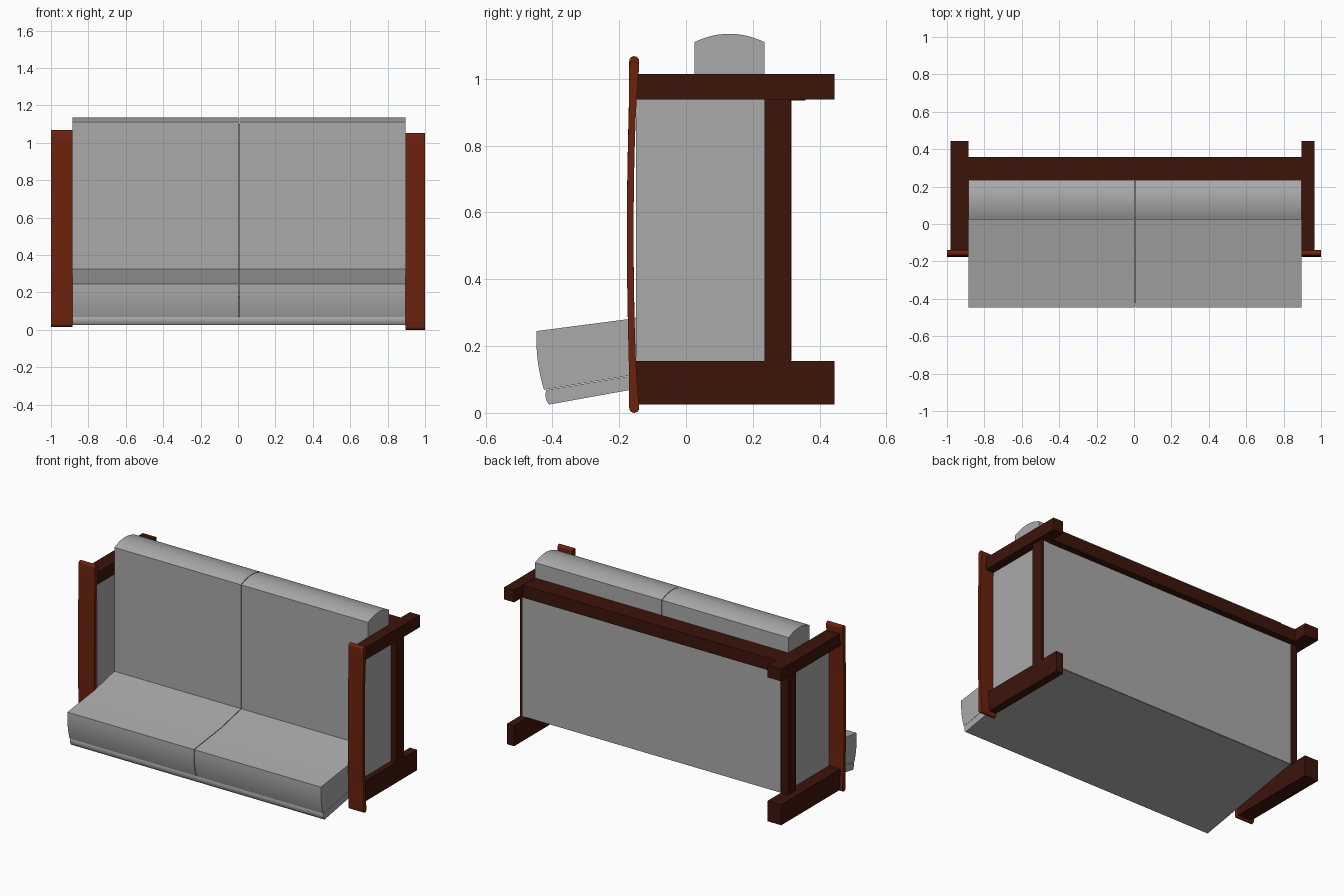
import bpy, bmesh, math

if "Cube" in bpy.data.objects:
    bpy.data.objects.remove(bpy.data.objects["Cube"])


def material(name, rgb):
    m = bpy.data.materials.new(name)
    m.diffuse_color = (*rgb, 1)
    m.use_nodes = True
    m.node_tree.nodes["Principled BSDF"].inputs["Base Color"].default_value = m.diffuse_color
    return m


DARK = material("dark_wood", (0.045, 0.007, 0.003))
RED = material("red_wood", (0.15, 0.016, 0.004))
GREY = material("grey_fabric", (0.4, 0.4, 0.4))
XL, XR, SEAM = -0.885, 0.895, 0.005   # inner faces of the arms, cushion seam


def prism(name, pts, x0, x1, mat=GREY, smooth=False):
    """Extrude a (y, z) outline along x."""
    bm = bmesh.new()
    face = bm.faces.new([bm.verts.new((x0, y, z)) for y, z in pts])
    ext = bmesh.ops.extrude_face_region(bm, geom=[face])
    verts = [v for v in ext["geom"] if isinstance(v, bmesh.types.BMVert)]
    bmesh.ops.translate(bm, vec=(x1 - x0, 0, 0), verts=verts)
    bmesh.ops.recalc_face_normals(bm, faces=bm.faces)
    me = bpy.data.meshes.new(name)
    bm.to_mesh(me)
    bm.free()
    ob = bpy.data.objects.new(name, me)
    bpy.context.collection.objects.link(ob)
    me.materials.append(mat)
    if smooth:
        bpy.ops.object.select_all(action='DESELECT')
        ob.select_set(True)
        bpy.context.view_layer.objects.active = ob
        bpy.ops.object.shade_smooth_by_angle(angle=math.radians(30))
    return ob


def box(name, x0, x1, y0, y1, z0, z1, mat=GREY):
    return prism(name, [(y0, z0), (y1, z0), (y1, z1), (y0, z1)], x0, x1, mat)


def bulge(a, b, h, n=10):
    """Shallow arc from a to b, bulging by h to the left of the direction."""
    dy, dz = b[0] - a[0], b[1] - a[1]
    length = math.hypot(dy, dz)
    out = []
    for i in range(n + 1):
        t = i / n
        k = 4 * h * t * (1 - t) / length
        out.append((a[0] + dy * t - dz * k, a[1] + dz * t + dy * k))
    return out


# seat and back cushions, one pair on each side of the seam
seat = bulge((-0.425, 0.069), (-0.447, 0.245), 0.008) + [(-0.17, 0.281), (0.025, 0.324), (0.235, 0.36), (0.235, 0.179)]
back = [(0.235, 0.2), (0.025, 0.2)] + bulge((0.025, 1.11), (0.235, 1.11), 0.025, 14)
for side, x0, x1 in (("left", XL, SEAM - 0.002), ("right", SEAM + 0.002, XR)):
    prism("seat_cushion_" + side, seat, x0, x1, smooth=True)
    prism("back_cushion_" + side, back, x0, x1, smooth=True)
box("back_seam_filler", SEAM - 0.002, SEAM + 0.002, 0.035, 0.23, 0.2, 1.1)

# sloping seat base with a rounded front lip, and the back panel
base = bulge((-0.41, 0.025), (-0.418, 0.0685), 0.006, 8) + [(0.235, 0.1775), (0.312, 0.178), (0.312, 0.155)]
prism("seat_base", base, XL, XR, smooth=True)
box("back_panel", XL, 0.927, 0.236, 0.3155, 0.157, 0.94)
box("back_rail", XL, XR, 0.235, 0.358, 0.935, 1.013, DARK)


def board_outline(dz):
    """Thin bowed board with rounded ends."""
    z0, z1, r = 0.015 + dz, 1.037 + dz, 0.015
    n = 14

    def mid(t):
        return -0.155 - 0.012 * 4 * t * (1 - t)

    def half(t):
        return 0.010 + 0.005 * abs(2 * t - 1) ** 6

    pts = [(mid(i / n) - half(i / n), z0 + (z1 - z0) * i / n) for i in range(n + 1)]
    pts += [(-0.155 - r * math.cos(a), z1 + r * math.sin(a))
            for a in [math.pi * k / 8 for k in range(1, 8)]]
    pts += [(mid(i / n) + half(i / n), z0 + (z1 - z0) * i / n) for i in range(n, -1, -1)]
    pts += [(-0.155 + r * math.cos(a), z0 - r * math.sin(a))
            for a in [math.pi * k / 8 for k in range(1, 8)]]
    return pts


# arm frames: side, inner x, outer x of upper bar, lower bar, post and board, board lift
for side, xi, xu, xl, xp, xo, dz in (("left", XL, -0.98, -0.98, -0.935, -1.0, 0.016),
                                     ("right", XR, 0.965, 0.945, 0.945, 1.0, 0.0)):
    s = 1 if xi > 0 else -1
    xpi = 0.925 if s > 0 else xi
    box("lower_bar_" + side, xi, xl, -0.15, 0.445, 0.025, 0.155, DARK)
    box("upper_bar_" + side, xi, xu, -0.15, 0.445, 0.938, 1.015, DARK)
    box("post_" + side, xi + s * 0.002, xp, 0.235, 0.315, 0.155, 0.938, DARK)
    box("arm_panel_" + side, xi, xi + s * 0.015, -0.15, 0.235, 0.155, 0.938)
    prism("arm_board_" + side, board_outline(dz), xi, xo, RED, smooth=True)
